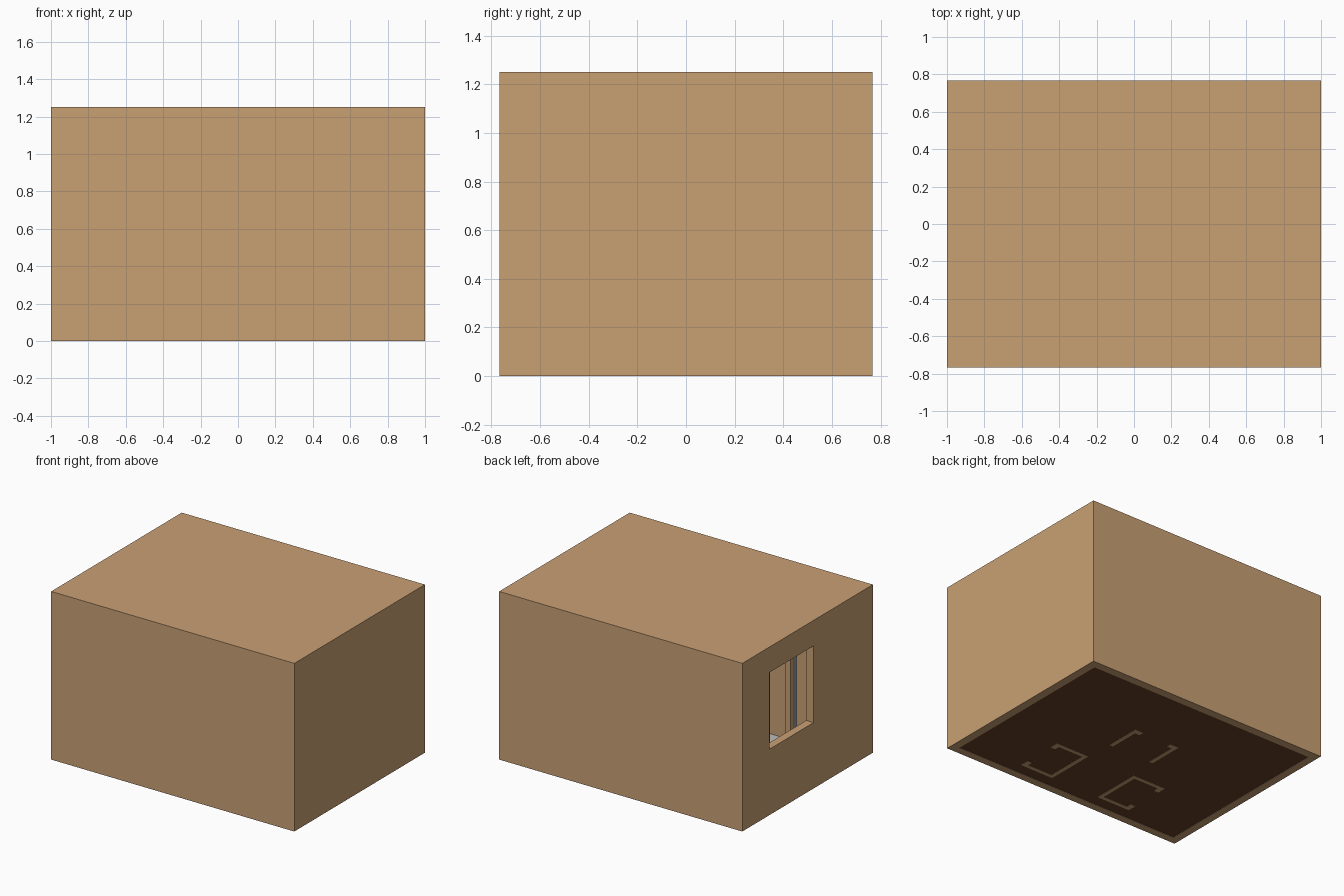
import bpy
import bmesh
import math
from mathutils import Matrix, Vector

if "Cube" in bpy.data.objects:
    bpy.data.objects.remove(bpy.data.objects["Cube"])


def material(name, rgb):
    m = bpy.data.materials.new(name)
    m.diffuse_color = (*rgb, 1)
    m.use_nodes = True
    m.node_tree.nodes["Principled BSDF"].inputs["Base Color"].default_value = m.diffuse_color
    return m


TAN = material("tan_wall", (0.584, 0.352, 0.174))
DARK = material("dark_floor", (0.13, 0.05, 0.022))
PALE = material("pale_grey", (0.5, 0.5, 0.5))


def boxes(name, spans, mat, turn=Matrix()):
    """One object from axis-aligned boxes given as (x0, x1, y0, y1, z0, z1)."""
    bm = bmesh.new()
    for x0, x1, y0, y1, z0, z1 in spans:
        size = Matrix.Diagonal((x1 - x0, y1 - y0, z1 - z0, 1))
        mid = Matrix.Translation(Vector((x0 + x1, y0 + y1, z0 + z1)) / 2)
        bmesh.ops.create_cube(bm, size=1, matrix=turn @ mid @ size)
    me = bpy.data.meshes.new(name)
    bm.to_mesh(me)
    bm.free()
    ob = bpy.data.objects.new(name, me)
    bpy.context.collection.objects.link(ob)
    if mat:
        me.materials.append(mat)
    return ob


W, D, H, T = 1.0, 0.767, 1.25, 0.06

# Hollow room shell, with the window and the inside cut away
shell = boxes("room_shell", [(-W, W, -D, D, 0, H)], TAN)
inside = boxes("inside_cutter", [(-W + T, W - T, -D + T, D - T, -0.1, H - T)], TAN)
window = boxes("window_cutter", [(-W - 0.1, -W + 0.1, -0.07, 0.45, 0.49, 1.06)], TAN)
for cutter in (inside, window):
    mod = shell.modifiers.new(cutter.name, 'BOOLEAN')
    mod.object = cutter
    mod.operation = 'DIFFERENCE'
    mod.solver = 'EXACT'
    cutter.hide_render = True
    cutter.hide_viewport = True
    cutter.display_type = 'WIRE'

# Floor slab set a hair above the wall feet
boxes("floor", [(-W + T, W - T, -D + T, D - T, 0.002, 0.01)], DARK)


# Booth: open at local +x, with side walls, back, front jambs, lintel and roof
def booth(name, x, y, angle, back_foot=0.0):
    turn = Matrix.Translation((x, y, 0)) @ Matrix.Rotation(math.radians(angle), 4, 'Z')
    dx, dy, h, t, jamb = 0.137, 0.19, 0.85, 0.03, 0.07
    spans = [(-dx, -dx + t, -dy + t, dy - t, back_foot, h),
             (-dx, dx, -dy, dy, h, h + t),
             (dx - t, dx, -dy + jamb, dy - jamb, h - 0.1, h)]
    for s in (-1, 1):
        a, b = sorted((s * dy, s * (dy - t)))
        spans.append((-dx, dx, a, b, 0, h))
        a, b = sorted((s * (dy - t), s * (dy - jamb)))
        spans.append((dx - t - 0.01, dx, a, b, 0, h))
    boxes(name, spans, TAN, turn)
    boxes(name + "_floor", [(-dx + t, dx - t, -dy + t, dy - t, 0.011, 0.016)], PALE, turn)
    # Grey panels on the outer front edges
    boxes(name + "_panels", [(dx, dx + 0.008, s * 0.175 - 0.012, s * 0.175 + 0.012, 0.05, h)
                             for s in (-1, 1)], PALE, turn)


booth("right_booth", 0.337, -0.43, 0)
booth("left_booth", -0.337, -0.43, 180)
booth("back_booth", 0, 0.105, 90, 0.012)
